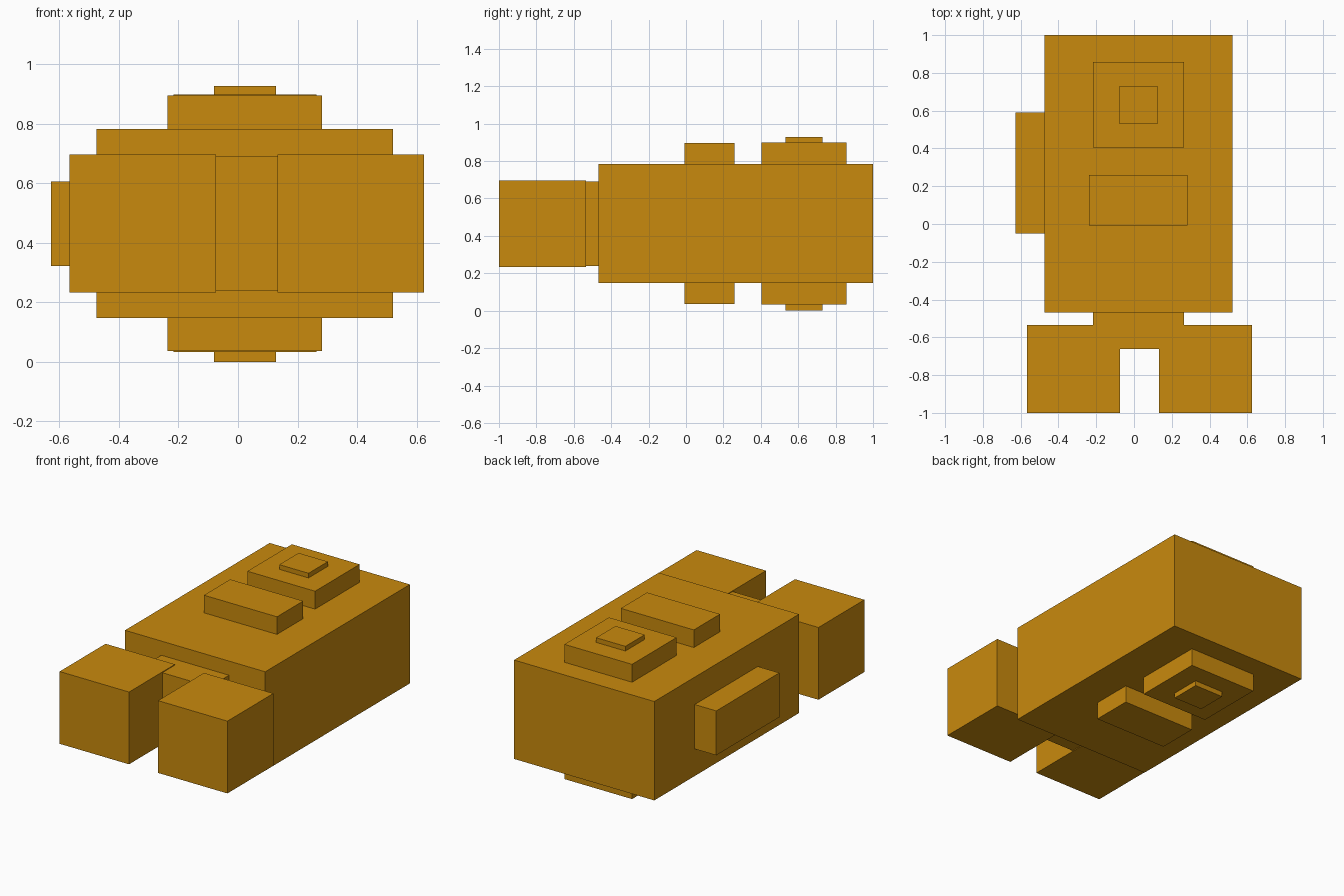
import bpy

cube = bpy.data.objects.get("Cube")
if cube:
    bpy.data.objects.remove(cube, do_unlink=True)

# Single amber material
amber = bpy.data.materials.new("amber")
amber.use_nodes = True
colour = (0.584, 0.254, 0.004, 1)
amber.diffuse_color = colour
amber.node_tree.nodes["Principled BSDF"].inputs["Base Color"].default_value = colour


def box(name, x, y, z):
    """Flat-faced box spanning the given (low, high) ranges."""
    spans = (x, y, z)
    bpy.ops.mesh.primitive_cube_add(size=1, location=[(a + b) / 2 for a, b in spans])
    obj = bpy.context.object
    obj.name = name
    obj.scale = [b - a for a, b in spans]
    bpy.ops.object.transform_apply(location=False, rotation=False, scale=True)
    obj.data.materials.append(amber)
    return obj


# Main body
box("body", (-0.475, 0.521), (-0.468, 1.0), (0.148, 0.783))

# Raised pads, each running through the body to show above and below
box("front_pad", (-0.237, 0.282), (-0.007, 0.259), (0.036, 0.896))
box("rear_pad", (-0.217, 0.264), (0.405, 0.857), (0.033, 0.898))
box("rear_button", (-0.08, 0.128), (0.533, 0.729), (0.0, 0.928))

# Slab on the right flank only
box("right_side_slab", (-0.628, -0.46), (-0.05, 0.59), (0.322, 0.607))

# Neck and the two front prongs
box("neck", (-0.217, 0.264), (-0.662, -0.45), (0.238, 0.692))
for name, x in (("right_prong", (-0.567, -0.074)), ("left_prong", (0.132, 0.625))):
    box(name, x, (-1.0, -0.534), (0.233, 0.697))
